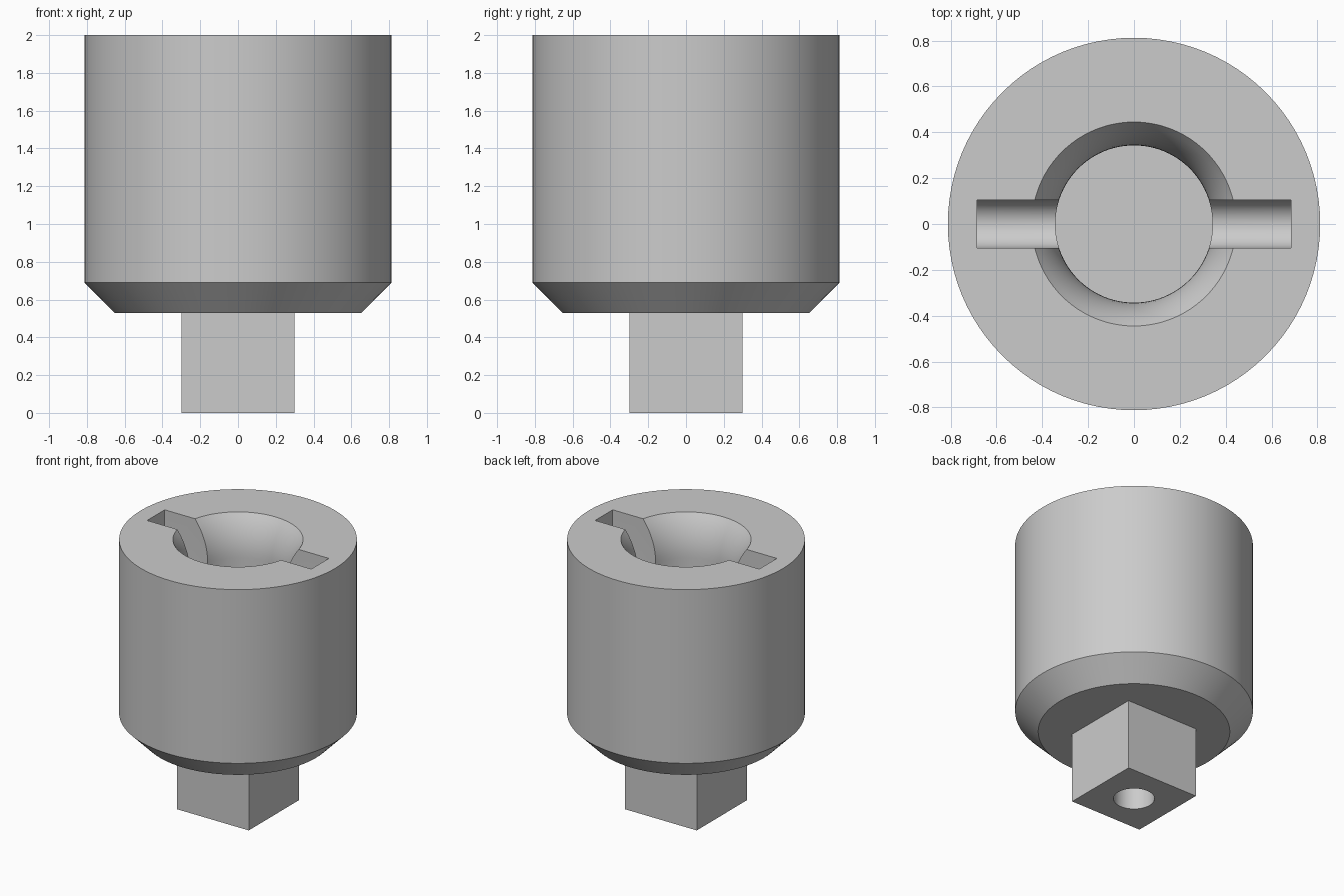
import bpy, bmesh, math
from mathutils import Matrix, Vector

cube = bpy.data.objects.get("Cube")
if cube:
    bpy.data.objects.remove(cube, do_unlink=True)

SIDES = 96
BODY_R, BORE_R, LIP_R = 0.8125, 0.343, 0.445
TOP, BASE = 2.0, 0.53
BORE_FLOOR, SLOT_FLOOR = 1.1, 1.3
SLOT_R, SLOT_END = 0.105, 0.685

steel = bpy.data.materials.new("grey_steel")
steel.use_nodes = True
colour = (0.6, 0.6, 0.6, 1)
steel.diffuse_color = colour
steel.node_tree.nodes["Principled BSDF"].inputs["Base Color"].default_value = colour


def make_object(name, bm):
    bmesh.ops.recalc_face_normals(bm, faces=bm.faces)
    mesh = bpy.data.meshes.new(name)
    bm.to_mesh(mesh)
    bm.free()
    mesh.materials.append(steel)
    obj = bpy.data.objects.new(name, mesh)
    bpy.context.collection.objects.link(obj)
    return obj


def lathe(name, profile):
    """Spin a closed (radius, height) profile around z."""
    bm = bmesh.new()
    verts = [bm.verts.new((r, 0, z)) for r, z in profile]
    edges = [bm.edges.new(pair) for pair in zip(verts, verts[1:])]
    bmesh.ops.spin(bm, geom=verts + edges, cent=(0, 0, 0), axis=(0, 0, 1),
                   angle=math.tau, steps=SIDES, use_duplicate=False)
    bmesh.ops.remove_doubles(bm, verts=bm.verts, dist=1e-4)
    return make_object(name, bm)


def cut(target, cutter):
    mod = target.modifiers.new("cut", 'BOOLEAN')
    mod.operation, mod.solver, mod.object = 'DIFFERENCE', 'EXACT', cutter
    bpy.context.view_layer.objects.active = target
    bpy.ops.object.modifier_apply(modifier=mod.name)
    bpy.data.objects.remove(cutter, do_unlink=True)


def smooth(obj):
    bpy.ops.object.select_all(action='DESELECT')
    obj.select_set(True)
    bpy.context.view_layer.objects.active = obj
    bpy.ops.object.shade_smooth_by_angle(angle=math.radians(25))


# Socket body: chamfered base, blind bore, and a curved lead-in at the mouth
lead_r, lead_depth, steps = 0.5, 0.3, 8
lead_angle = math.acos(1 - (LIP_R - BORE_R) / lead_r)
lead_in = []
for i in range(steps + 1):
    a = lead_angle * (1 - i / steps)
    lead_in.append((BORE_R + lead_r * (1 - math.cos(a)),
                    TOP - lead_depth + lead_depth * math.sin(a) / math.sin(lead_angle)))
body = lathe("socket_body", [(0, BASE), (0.655, BASE), (BODY_R, 0.69), (BODY_R, TOP)]
             + lead_in + [(BORE_R, BORE_FLOOR), (0, BORE_FLOOR)])

# Cross slot with a round bottom
bm = bmesh.new()
section = [(-SLOT_R, TOP + 0.2)]
for i in range(25):
    a = math.pi * (1 + i / 24)
    section.append((SLOT_R * math.cos(a), SLOT_FLOOR + SLOT_R + SLOT_R * math.sin(a)))
section.append((SLOT_R, TOP + 0.2))
face = bm.faces.new([bm.verts.new((-SLOT_END, y, z)) for y, z in section])
ext = bmesh.ops.extrude_face_region(bm, geom=[face])
bmesh.ops.translate(bm, vec=Vector((2 * SLOT_END, 0, 0)),
                    verts=[v for v in ext["geom"] if isinstance(v, bmesh.types.BMVert)])
cut(body, make_object("slot_cutter", bm))
smooth(body)

# Square drive shank with a blind hole from below
bm = bmesh.new()
height = BASE + 0.02
bmesh.ops.create_cube(bm, size=1, matrix=Matrix.Translation((0, 0, height / 2))
                      @ Matrix.Diagonal((0.6, 0.6, height, 1)))
shank = make_object("square_shank", bm)
cut(shank, lathe("hole_cutter", [(0, -0.1), (0.14, -0.1), (0.14, 0.45), (0, 0.45)]))
smooth(shank)
